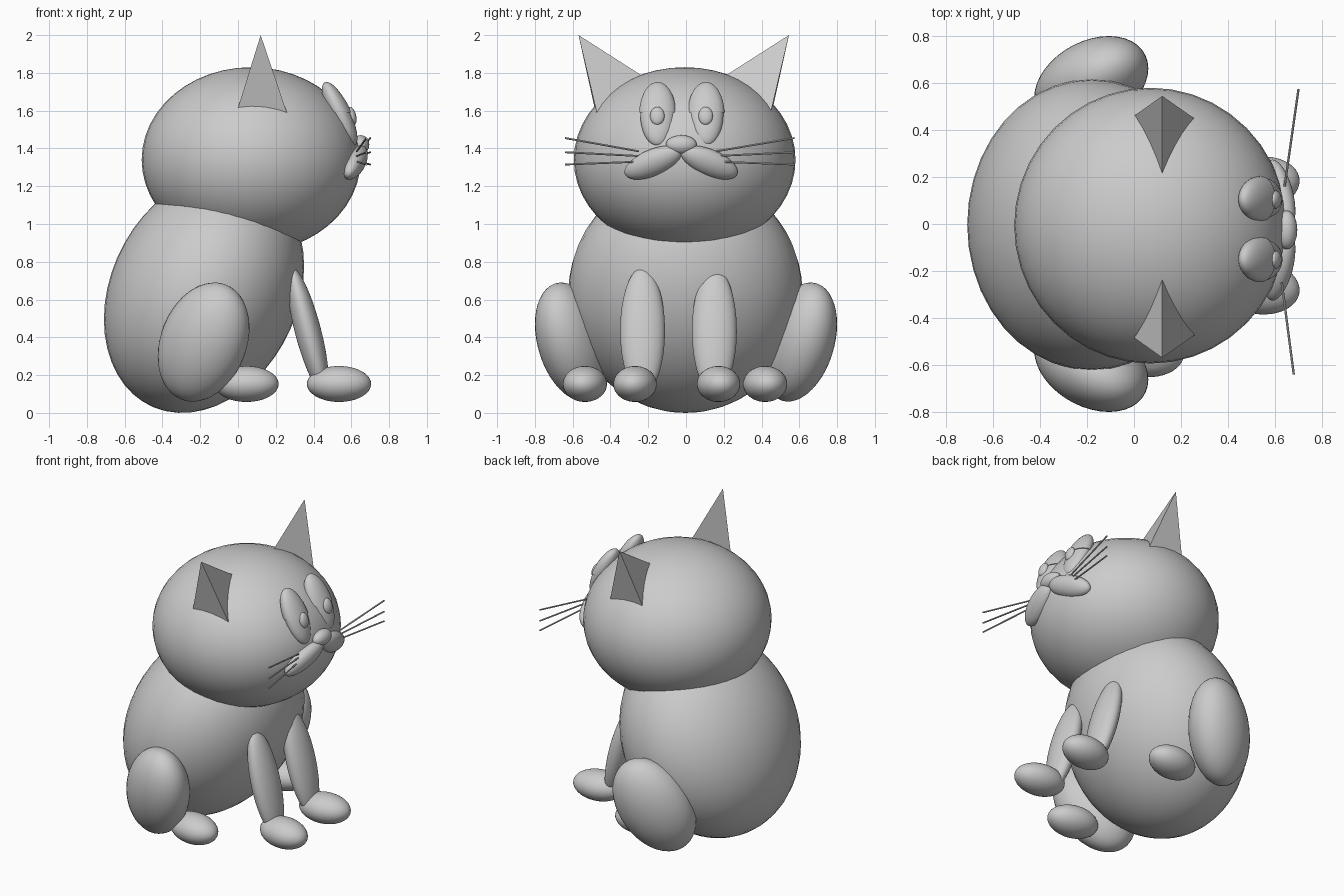
import bpy, bmesh
from math import sqrt
from mathutils import Matrix, Vector

if "Cube" in bpy.data.objects:
    bpy.data.objects.remove(bpy.data.objects["Cube"])


def finish(name, bm, smooth=True):
    bmesh.ops.recalc_face_normals(bm, faces=bm.faces)
    me = bpy.data.meshes.new(name)
    bm.to_mesh(me)
    bm.free()
    for p in me.polygons:
        p.use_smooth = smooth
    ob = bpy.data.objects.new(name, me)
    bpy.context.collection.objects.link(ob)
    return ob


def ellipsoid(name, c, half, xy=0, xz=0, yz=0, cut=None):
    """Leaning ellipsoid: half extents per axis plus lean (-1..1) between axes.
    cut keeps only the part above that height."""
    a, b, d = half
    ky = sqrt(1 - xy * xy)
    q = (yz - xy * xz) / ky
    r = sqrt(1 - xz * xz - q * q)
    m = Matrix(((a, 0, 0, c[0]),
                (b * xy, b * ky, 0, c[1]),
                (d * xz, d * q, d * r, c[2]),
                (0, 0, 0, 1)))
    bm = bmesh.new()
    bmesh.ops.create_uvsphere(bm, u_segments=40, v_segments=24, radius=1)
    bm.transform(m)
    if cut is not None:
        geom = bm.verts[:] + bm.edges[:] + bm.faces[:]
        res = bmesh.ops.bisect_plane(bm, geom=geom, plane_co=(0, 0, cut),
                                     plane_no=(0, 0, 1), clear_inner=True)
        rim = [e for e in res["geom_cut"] if isinstance(e, bmesh.types.BMEdge)]
        bmesh.ops.holes_fill(bm, edges=rim)
    ob = finish(name, bm)
    if cut is not None:
        bpy.context.view_layer.objects.active = ob
        ob.select_set(True)
        bpy.ops.object.shade_smooth_by_angle(angle=0.7)
        ob.select_set(False)


def ear(name, tip, base):
    """Three-sided spike; its base is pushed past the head surface."""
    tip = Vector(tip)
    bm = bmesh.new()
    t = bm.verts.new(tip)
    b = [bm.verts.new(tip + (Vector(p) - tip) * 1.15) for p in base]
    for i in range(3):
        bm.faces.new((t, b[i], b[(i + 1) % 3]))
    bm.faces.new(b)
    finish(name, bm, smooth=False)


def rod(name, p, q, radius):
    p, q = Vector(p), Vector(q)
    d = q - p
    bm = bmesh.new()
    bmesh.ops.create_cone(bm, cap_ends=True, segments=8, radius1=radius,
                          radius2=radius, depth=d.length)
    bm.transform(Matrix.Translation((p + q) / 2)
                 @ d.to_track_quat('Z', 'Y').to_matrix().to_4x4())
    finish(name, bm, smooth=False)


# body and head
ellipsoid("body", (-0.18, -0.003, 0.635), (0.53, 0.62, 0.635), xz=0.22)
ellipsoid("head", (0.07, -0.007, 1.34), (0.58, 0.587, 0.49))

# paired parts, slightly off-centre towards the front
for s, side in ((-1, "right"), (1, "left")):
    # hind legs
    ellipsoid(f"thigh_{side}", (-0.182, s * 0.6, 0.375), (0.243, 0.2, 0.315),
              xy=s * 0.31, xz=0.24, yz=s * 0.3)
    ellipsoid(f"hind_foot_{side}", (0.045, s * 0.477 - 0.058, 0.153),
              (0.17, 0.117, 0.095), xy=s * 0.1)
    # front legs
    ellipsoid(f"front_leg_{side}", (0.37, s * 0.19 - 0.04, 0.435),
              (0.11, 0.119, 0.335), xz=-0.76)
    ellipsoid(f"front_foot_{side}", (0.535, s * 0.221 - 0.049, 0.153),
              (0.17, 0.115, 0.095), xy=s * 0.1)
    # eyes with half-closed lids
    ey = s * 0.128 - 0.022
    ellipsoid(f"eye_{side}", (0.54, ey, 1.58), (0.092, 0.092, 0.167), xz=-0.75)
    ellipsoid(f"eyelid_{side}", (0.542, ey, 1.58), (0.098, 0.098, 0.172),
              xz=-0.75, cut=1.59)
    ellipsoid(f"pupil_{side}", (0.603, ey - 0.002, 1.572),
              (0.025, 0.038, 0.048), xz=-0.4)
    # muzzle pads
    ellipsoid(f"muzzle_{side}", (0.62, s * 0.149 - 0.026, 1.325),
              (0.067, 0.151, 0.09), xy=-s * 0.45, xz=0.45, yz=-s * 0.55)
    # ears
    oy = -0.012
    ear(f"ear_{side}", (0.12, s * 0.557 + oy, 2.0),
        [(0.0, s * 0.472 + oy, 1.615), (0.252, s * 0.465 + oy, 1.61),
         (0.12, s * 0.228 + oy, 1.79)])
    # whiskers
    for i, (z0, z1) in enumerate(((1.385, 1.455), (1.36, 1.38), (1.33, 1.315))):
        rod(f"whisker_{side}_{i + 1}", (0.635 + s * 0.006, s * 0.205 - 0.045, z0),
            (0.69 + s * 0.01, s * 0.607 - 0.033, z1), 0.005)

# nose
ellipsoid("nose", (0.65, -0.025, 1.42), (0.045, 0.082, 0.05))
